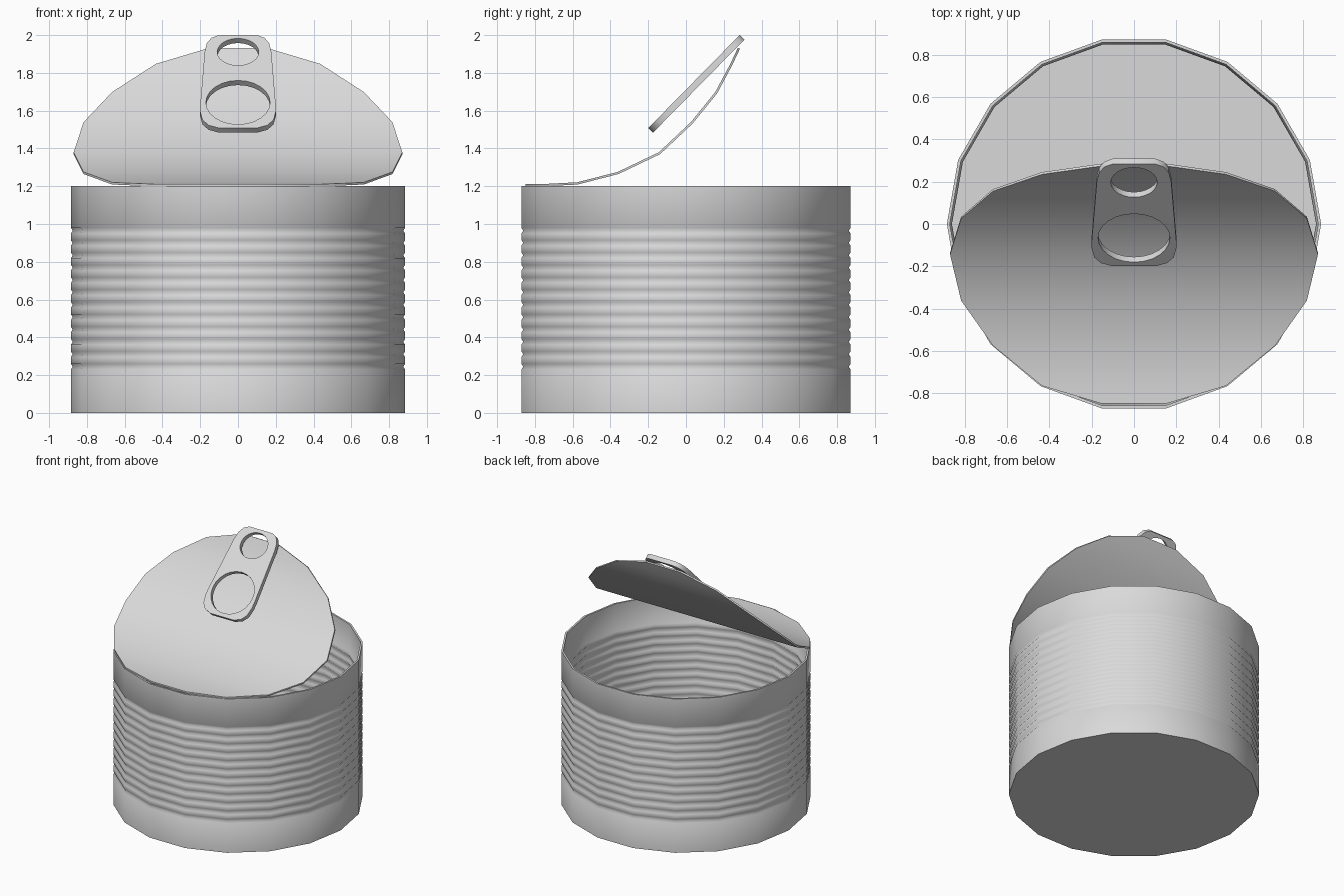
import bpy, bmesh
from math import sin, cos, pi, radians

cube = bpy.data.objects.get("Cube")
if cube:
    bpy.data.objects.remove(cube)

SIDES = 18
RADIUS = 0.885
WALL = 0.014

metal = bpy.data.materials.new("tin_grey")
metal.use_nodes = True
GREY = (0.7, 0.7, 0.7, 1)
metal.diffuse_color = GREY
metal.node_tree.nodes["Principled BSDF"].inputs["Base Color"].default_value = GREY


def select(obj):
    bpy.ops.object.select_all(action='DESELECT')
    obj.select_set(True)
    bpy.context.view_layer.objects.active = obj


def add_mesh(name, bm):
    bmesh.ops.recalc_face_normals(bm, faces=bm.faces)
    mesh = bpy.data.meshes.new(name)
    bm.to_mesh(mesh)
    bm.free()
    mesh.materials.append(metal)
    obj = bpy.data.objects.new(name, mesh)
    bpy.context.collection.objects.link(obj)
    return obj


def smooth(obj, degrees):
    select(obj)
    bpy.ops.object.shade_smooth_by_angle(angle=radians(degrees))


# Can body: ribbed outer wall, rim, matching inner wall and floor
wall = []
NOTCHES = 12
for i in range(NOTCHES):
    z = 0.245 + i * 0.72 / (NOTCHES - 1)
    wall += [(RADIUS, z - 0.015), (RADIUS - 0.01, z), (RADIUS, z + 0.015)]
outer = [(RADIUS, 0)] + wall + [(RADIUS, 1.2)]
inner = [(RADIUS - WALL, 1.2)] + [(r - WALL, z) for r, z in reversed(wall)]
inner.append((RADIUS - WALL, WALL))

bm = bmesh.new()
rings = []
for r, z in outer + inner:
    angles = [2 * pi * i / SIDES for i in range(SIDES)]
    rings.append([bm.verts.new((r * cos(a), r * sin(a), z)) for a in angles])
for low, high in zip(rings, rings[1:]):
    for i in range(SIDES):
        j = (i + 1) % SIDES
        bm.faces.new((low[i], low[j], high[j], high[i]))
bm.faces.new(rings[0])
bm.faces.new(rings[-1])
smooth(add_mesh("can_body", bm), 80)

# Peeled lid: round sheet curling up from the front rim
curl = [(-0.85, 1.2), (-0.765, 1.2), (-0.575, 1.21), (-0.36, 1.265),
        (-0.14, 1.37), (0.03, 1.53), (0.16, 1.69), (0.24, 1.84), (0.28, 1.925)]
bm = bmesh.new()
rows = []
for i, (y, z) in enumerate(curl):
    half = 0.87 * cos(radians(-80 + 20 * i))
    rows.append([bm.verts.new((x, y, z + 0.005)) for x in (-half, half)])
for a, b in zip(rows, rows[1:]):
    bm.faces.new((a[0], a[1], b[1], b[0]))
lid = add_mesh("peeled_lid", bm)
thick = lid.modifiers.new("thickness", 'SOLIDIFY')
thick.thickness = 0.012
thick.offset = 0
select(lid)
bpy.ops.object.modifier_apply(modifier=thick.name)
smooth(lid, 50)

# Pull tab: rounded plate with two round holes
side = [(0.1, 0), (0.155, 0.02), (0.188, 0.06), (0.2, 0.12), (0.2, 0.17),
        (0.176, 0.57), (0.165, 0.63), (0.14, 0.67), (0.1, 0.69)]
outline = side + [(-x, y) for x, y in reversed(side)]


def ellipse(cy, rx, ry, n=24):
    return [(rx * cos(2 * pi * i / n), cy + ry * sin(2 * pi * i / n)) for i in range(n)]


curve = bpy.data.curves.new("pull_tab", 'CURVE')
curve.dimensions = '2D'
curve.fill_mode = 'BOTH'
curve.extrude = 0.0175
for loop in (outline, ellipse(0.19, 0.17, 0.163), ellipse(0.565, 0.11, 0.1)):
    spline = curve.splines.new('POLY')
    spline.points.add(len(loop) - 1)
    for point, (x, y) in zip(spline.points, loop):
        point.co = (x, y, 0, 1)
    spline.use_cyclic_u = True
curve.materials.append(metal)
tab = bpy.data.objects.new("pull_tab", curve)
bpy.context.collection.objects.link(tab)
tab.location = (0, -0.187, 1.496)
tab.rotation_euler = (radians(45.5), 0, 0)
select(tab)
bpy.ops.object.convert(target='MESH')
tab = bpy.context.object
bm = bmesh.new()
bm.from_mesh(tab.data)
bmesh.ops.remove_doubles(bm, verts=bm.verts, dist=0.0005)
bmesh.ops.recalc_face_normals(bm, faces=bm.faces)
bm.to_mesh(tab.data)
bm.free()
smooth(tab, 40)
